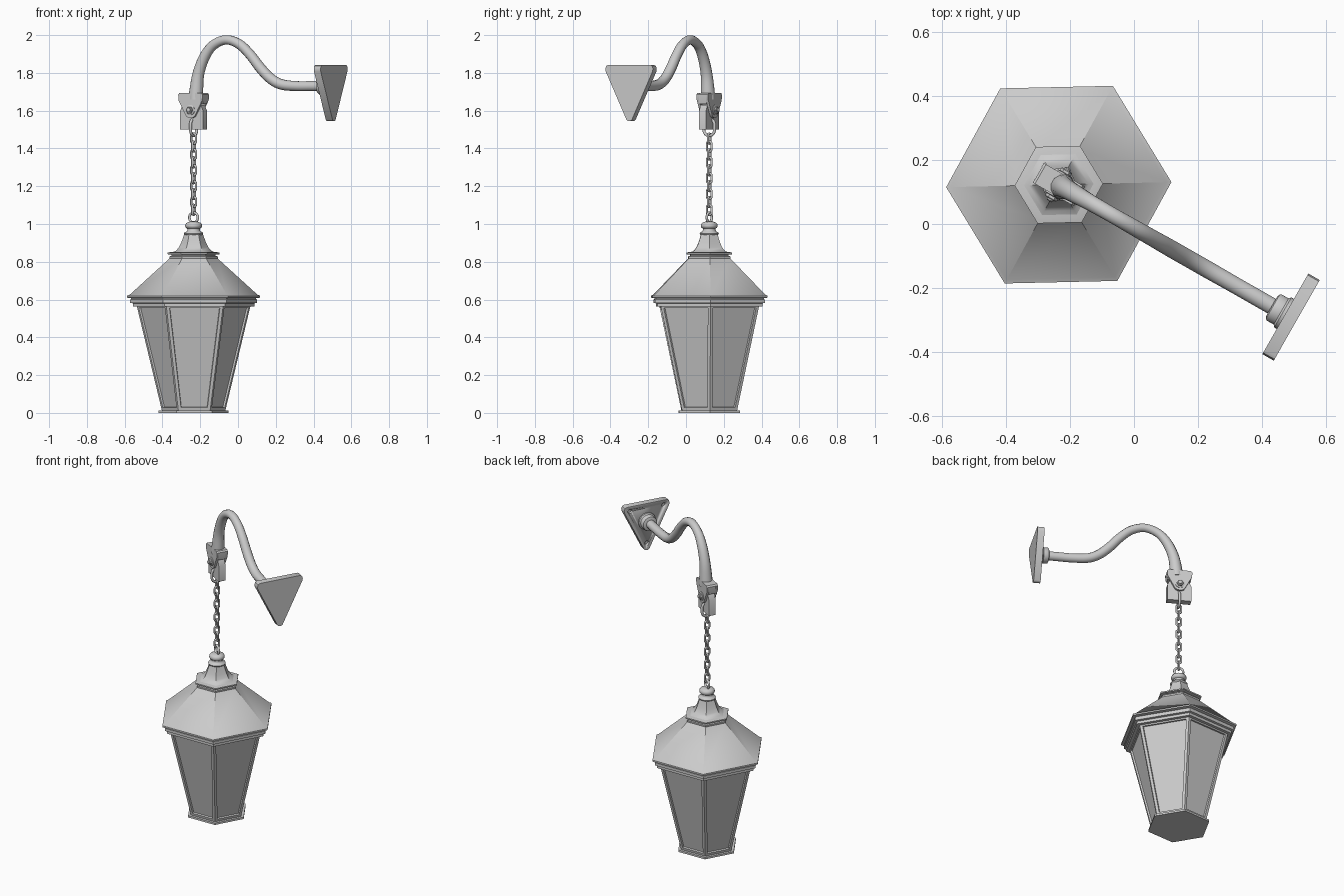
import bpy, bmesh, math
from mathutils import Vector, Matrix

if "Cube" in bpy.data.objects:
    bpy.data.objects.remove(bpy.data.objects["Cube"])

# Everything is modelled in a local frame: lantern axis at the origin, arm along +x
PLACE = Matrix.Translation((-0.235, 0.123, 0)) @ Matrix.Rotation(math.radians(-29.7), 4, 'Z')
HEX = math.radians(31)


def finish(name, bm, angle=35):
    bmesh.ops.recalc_face_normals(bm, faces=bm.faces)
    me = bpy.data.meshes.new(name)
    bm.to_mesh(me)
    bm.free()
    me.shade_smooth()
    me.set_sharp_from_angle(angle=math.radians(angle))
    ob = bpy.data.objects.new(name, me)
    bpy.context.collection.objects.link(ob)
    ob.matrix_world = PLACE
    return ob


def skin(bm, rings, closed=False):
    """Bridge successive vertex rings; cap the ends unless closed."""
    vs = [[bm.verts.new(p) for p in r] for r in rings]
    n = len(vs[0])
    for i in range(len(vs) if closed else len(vs) - 1):
        a, b = vs[i], vs[(i + 1) % len(vs)]
        for j in range(n):
            k = (j + 1) % n
            bm.faces.new((a[j], a[k], b[k], b[j]))
    if not closed:
        bm.faces.new(vs[0][::-1])
        bm.faces.new(vs[-1])


def lathe(name, profile, n, phase=0.0, matrix=Matrix(), angle=35):
    bm = bmesh.new()
    skin(bm, [[matrix @ Vector((r * math.cos(phase + j * math.tau / n),
                                r * math.sin(phase + j * math.tau / n), z))
               for j in range(n)] for r, z in profile])
    return finish(name, bm, angle)


def plate(name, outline, axis, lo, hi):
    """Extrude an outline: axis 'x' takes (y,z) points, axis 'y' takes (x,z)."""
    bm = bmesh.new()
    f = (lambda p, d: Vector((d, p[0], p[1]))) if axis == 'x' else (lambda p, d: Vector((p[0], d, p[1])))
    skin(bm, [[f(p, d) for p in outline] for d in (lo, hi)])
    return finish(name, bm)


def link(name, z, half, width, wire, turned, n=20, m=8):
    """Stadium-shaped ring; half and width are measured to the wire centre."""
    bm = bmesh.new()
    rot = Matrix.Rotation(math.pi / 2 if turned else 0, 3, 'Z')
    rings = []
    for i in range(n):
        a = (i + 0.5) * math.tau / n
        d = Vector((math.cos(a), 0, math.sin(a)))
        c = d * width + Vector((0, 0, math.copysign(half - width, d.z)))
        rings.append([rot @ (c + wire * (math.cos(b) * d + math.sin(b) * Vector((0, 1, 0)))) + Vector((0, 0, z))
                      for b in (j * math.tau / m for j in range(m))])
    skin(bm, rings, True)
    return finish(name, bm, 60)


def mirrored(half):
    return half + [(-x, z) for x, z in reversed(half)]


# Lantern base, body with recessed panes, and stepped roof
lathe("base_plate", [(.186, 0), (.186, .012)], 6, HEX)

bm = bmesh.new()
skin(bm, [[(r * math.cos(HEX + j * math.pi / 3), r * math.sin(HEX + j * math.pi / 3), z)
           for j in range(6)] for r, z in ((.168, .012), (.302, .57))])
bmesh.ops.recalc_face_normals(bm, faces=bm.faces)
sides = [f for f in bm.faces if abs(f.normal.z) < .9]
bmesh.ops.inset_individual(bm, faces=sides, thickness=.016, use_even_offset=True)
bmesh.ops.inset_individual(bm, faces=sides, thickness=.002, depth=-.01, use_even_offset=True)
finish("lantern_body", bm)

lathe("roof", [(.322, .563), (.322, .58), (.336, .583), (.336, .6), (.331, .602), (.331, .607),
               (.352, .61), (.352, .62), (.338, .626), (.127, .818)], 6, HEX)
lathe("roof_collar", [(.124, .812), (.128, .818), (.128, .828), (.116, .832), (.116, .838),
                      (.138, .84), (.138, .848), (.12, .852)], 6, HEX)
lathe("roof_neck", [(.118, .848), (.094, .858), (.078, .876), (.067, .898), (.058, .922), (.05, .946)], 6, HEX)
lathe("finial", [(.04, .94), (.049, .945), (.051, .951), (.047, .957), (.036, .961), (.033, .968),
                 (.034, .976), (.041, .98), (.045, .988), (.044, .998), (.038, 1.006), (.022, 1.012),
                 (.008, 1.013)], 32, 0, angle=50)

# Chain with its end rings
link("lantern_ring", 1.034, .026, .026, .007, False)
top, bottom, wire, count = 1.467, 1.06, .006, 10
half = (top - bottom + (count + 1) * 2 * wire) / (2 * count)
for i in range(count):
    z = bottom - 2 * wire + half + i * 2 * (half - wire)
    link(f"chain_link_{i + 1}", z, half, .0145, wire, i % 2 == 0)
link("hanger_ring", 1.512, .045, .033, .008, True)

# Hinge: hanging block, two tapered cheeks, solid top and a through bolt
plate("hanger_block", [(-.07, 1.5), (.07, 1.5), (.07, 1.6), (.055, 1.63), (-.055, 1.63), (-.07, 1.6)],
      'y', -.021, .021)
cheek = mirrored([(.012, 1.562), (.026, 1.57), (.034, 1.584), (.072, 1.655), (.074, 1.685), (.066, 1.694)])
for side in (-1, 1):
    plate("hinge_cheek_" + ("front" if side < 0 else "back"), cheek, 'y', side * .021, side * .035)
    turn = Matrix.Translation((0, side * .034, 1.603)) @ Matrix.Rotation(-side * math.pi / 2, 4, 'X')
    lathe("bolt_washer", [(.027, 0), (.027, .005), (.024, .007)], 24, matrix=turn)
    lathe("bolt_nut", [(.02, .006), (.02, .015), (.017, .018)], 6, matrix=turn)
    lathe("bolt_end", [(.011, .016), (.011, .022), (.008, .025), (.003, .026)], 16, matrix=turn)
plate("hinge_top", [(-.068, 1.636), (.068, 1.636), (.072, 1.66), (.073, 1.685), (.066, 1.694),
                    (-.066, 1.694), (-.073, 1.685), (-.072, 1.66)], 'y', -.022, .022)

# Swan-neck arm: (along, height, radius) points smoothed and swept
pts = [(.014, 1.66, .04), (.016, 1.70, .038), (.029, 1.794, .032), (.066, 1.884, .029), (.12, 1.947, .026),
       (.2, 1.975, .025), (.28, 1.951, .026), (.347, 1.894, .027), (.408, 1.825, .028),
       (.469, 1.77, .028), (.535, 1.739, .028), (.627, 1.73, .027), (.72, 1.73, .027), (.83, 1.73, .027)]
P = [Vector(p) for p in pts]
path = []
for i in range(len(P) - 1):
    a, b, c, d = P[max(i - 1, 0)], P[i], P[i + 1], P[min(i + 2, len(P) - 1)]
    for k in range(5):
        t = k / 5
        path.append(.5 * (2 * b + (c - a) * t + (2 * a - 5 * b + 4 * c - d) * t * t
                          + (3 * b - a - 3 * c + d) * t ** 3))
path.append(P[-1])
rings = []
for i, p in enumerate(path):
    q = path[min(i + 1, len(path) - 1)] - path[max(i - 1, 0)]
    nrm = Vector((-q.y, 0, q.x)).normalized()
    c = Vector((p.x, 0, p.y))
    rings.append([c + p.z * (math.cos(b) * nrm + math.sin(b) * Vector((0, 1, 0)))
                  for b in ((j + .5) * math.tau / 12 for j in range(12))])
bm = bmesh.new()
skin(bm, rings)
finish("swan_neck_arm", bm, 50)

# Triangular wall plate with a round boss and three blind screw holes
wall = plate("wall_plate", mirrored([(.007, 1.545), (.016, 1.551), (.143, 1.808), (.145, 1.822),
                                     (.14, 1.836), (.13, 1.842)]), 'x', .815, .856)
along = Matrix.Translation((.77, 0, 1.73)) @ Matrix.Rotation(math.pi / 2, 4, 'Y')
lathe("wall_boss", [(.034, -.004), (.044, 0), (.047, .005), (.047, .03), (.054, .036), (.054, .05)],
      32, matrix=along)
for i, (y, z) in enumerate(((-.108, 1.812), (.108, 1.812), (0, 1.59))):
    hole = lathe(f"hole_cutter_{i}", [(.013, 0), (.013, .03)], 20,
                 matrix=Matrix.Translation((.8, y, z)) @ Matrix.Rotation(math.pi / 2, 4, 'Y'))
    hole.hide_render = True
    hole.hide_set(True)
    cut = wall.modifiers.new("hole", 'BOOLEAN')
    cut.operation = 'DIFFERENCE'
    cut.object = hole
